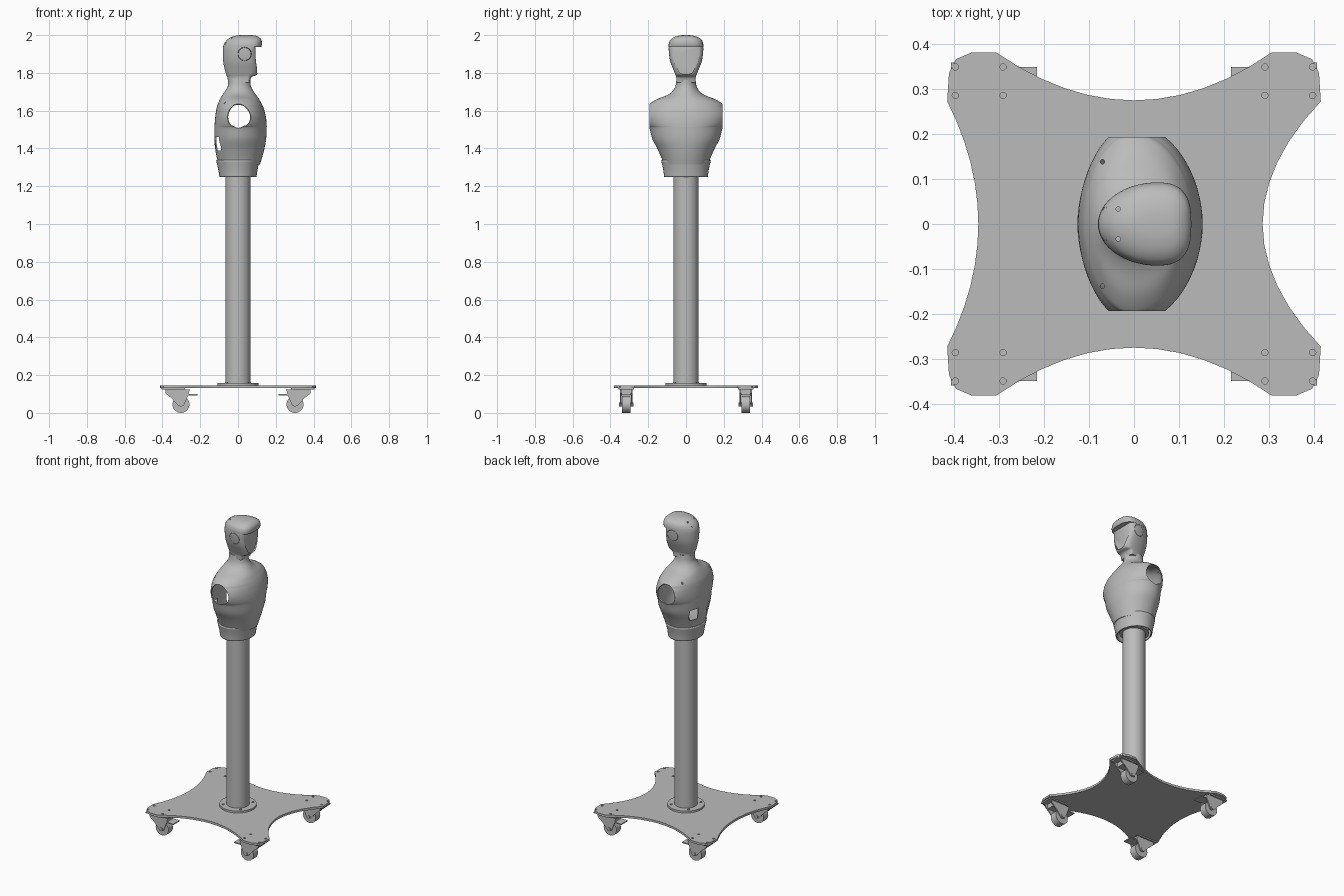
import bpy, bmesh, math
from mathutils import Vector

if "Cube" in bpy.data.objects:
    bpy.data.objects.remove(bpy.data.objects["Cube"])

grey = bpy.data.materials.new("light_grey")
grey.use_nodes = True
grey.diffuse_color = (0.5, 0.5, 0.5, 1)
grey.node_tree.nodes["Principled BSDF"].inputs["Base Color"].default_value = (0.5, 0.5, 0.5, 1)


def finish(name, bm, angle=35):
    bmesh.ops.recalc_face_normals(bm, faces=bm.faces)
    mesh = bpy.data.meshes.new(name)
    bm.to_mesh(mesh)
    bm.free()
    obj = bpy.data.objects.new(name, mesh)
    bpy.context.collection.objects.link(obj)
    mesh.materials.append(grey)
    smooth(obj, angle)
    return obj


def smooth(obj, angle=35):
    bpy.ops.object.select_all(action='DESELECT')
    bpy.context.view_layer.objects.active = obj
    obj.select_set(True)
    bpy.ops.object.shade_smooth_by_angle(angle=math.radians(angle))


def box(name, lo, hi):
    bm = bmesh.new()
    bmesh.ops.create_cube(bm, size=1)
    for v in bm.verts:
        v.co = [(a + b) / 2 + c * (b - a) for a, b, c in zip(lo, hi, v.co)]
    return finish(name, bm)


def cylinder(name, start, end, radius, sides=48):
    a, b = Vector(start), Vector(end)
    bm = bmesh.new()
    bmesh.ops.create_cone(bm, cap_ends=True, segments=sides, radius1=radius,
                          radius2=radius, depth=(b - a).length)
    bm.transform((b - a).to_track_quat('Z', 'Y').to_matrix().to_4x4())
    bmesh.ops.translate(bm, verts=bm.verts, vec=(a + b) / 2)
    return finish(name, bm)


def prism(name, points, offset):
    """Extrude a closed outline of 3D points along an offset."""
    bm = bmesh.new()
    face = bm.faces.new([bm.verts.new(p) for p in points])
    ext = bmesh.ops.extrude_face_region(bm, geom=[face], use_keep_orig=True)
    bmesh.ops.translate(bm, vec=offset,
                        verts=[g for g in ext["geom"] if isinstance(g, bmesh.types.BMVert)])
    return finish(name, bm)


def loft(rows, mid, power=1.0, closed=True, steps=4, sides=64):
    """Skin rings given as (height, back, front, half width) with a smooth spline between."""
    path = []
    ext = [rows[0]] + rows + [rows[-1]]
    for i in range(len(rows) - 1):
        a, b, c, d = (Vector(r) for r in ext[i:i + 4])
        for s in range(steps):
            t = s / steps
            path.append(b + (c - a) * t / 2 + (a * 2 - b * 5 + c * 4 - d) * t * t / 2
                        + (b * 3 - a - c * 3 + d) * t ** 3 / 2)
    path.append(Vector(rows[-1]))
    bm = bmesh.new()
    rings = []
    for z, back, front, half in path:
        ring = []
        for k in range(sides):
            c, s = (f(math.tau * k / sides) for f in (math.cos, math.sin))
            e = power if c > 0 else 1
            reach = front - mid if c > 0 else mid - back
            x = mid + math.copysign(abs(c) ** e, c) * reach
            y = math.copysign(abs(s) ** e, s) * half
            ring.append(bm.verts.new((x, y, z)))
        rings.append(ring)
    for r, q in zip(rings, rings[1:]):
        for k in range(sides):
            n = (k + 1) % sides
            bm.faces.new((r[k], r[n], q[n], q[k]))
    if closed:
        bm.faces.new(rings[0])
        bm.faces.new(rings[-1])
    return bm


def apply(obj, mod):
    bpy.context.view_layer.objects.active = obj
    bpy.ops.object.modifier_apply(modifier=mod.name)


def shell(obj, thickness):
    mod = obj.modifiers.new("shell", 'SOLIDIFY')
    mod.thickness, mod.offset = thickness, -1
    apply(obj, mod)


def cut(obj, *cutters):
    for c in cutters:
        mod = obj.modifiers.new("cut", 'BOOLEAN')
        mod.operation, mod.solver, mod.object = 'DIFFERENCE', 'EXACT', c
        apply(obj, mod)
        bpy.data.objects.remove(c)
    smooth(obj)


SIDES = (-1, 1)
CORNERS = [(sx, sy) for sx in SIDES for sy in SIDES]

# Base plate: four lobes joined by concave edges
edge = [i / 6 for i in range(-6, 7)]
round_corner = [(0.36, 0.38), (0.395, 0.365), (0.41, 0.335)]
outline = [(0.305 * t, 0.274 + 0.106 * t * t) for t in edge]
outline += round_corner
outline += [(0.285 + 0.129 * t * t, -0.272 * t) for t in edge]
outline += [(x, -y) for x, y in reversed(round_corner)]
outline += [(-0.305 * t, -0.274 - 0.106 * t * t) for t in edge]
outline += [(-x, -y) for x, y in round_corner]
outline += [(-0.345 - 0.069 * t * t, 0.272 * t) for t in edge]
outline += [(-x, y) for x, y in reversed(round_corner)]
plate = prism("base_plate", [(x, y, 0.131) for x, y in outline], (0, 0, 0.014))
cut(plate, *[cylinder("hole", (sx * x, sy * y, 0.12), (sx * x, sy * y, 0.16), 0.007, 12)
             for sx, sy in CORNERS for x in (0.29, 0.396) for y in (0.285, 0.348)])

# Casters with forks, hoods and brake pedals
fork = [(0.385, 0.123), (0.255, 0.123), (0.265, 0.09), (0.288, 0.036),
        (0.314, 0.036), (0.355, 0.08), (0.385, 0.105)]
for sx, sy in CORNERS:
    cy = sy * 0.316

    def part(name, x0, x1, half, z0, z1):
        box(name, (min(sx * x0, sx * x1), cy - half, z0), (max(sx * x0, sx * x1), cy + half, z1))

    part("caster_mount", 0.28, 0.405, 0.042, 0.123, 0.131)
    part("caster_hood", 0.262, 0.37, 0.03, 0.094, 0.123)
    part("brake_pedal", 0.215, 0.29, 0.032, 0.093, 0.099)
    for s in SIDES:
        prism("caster_fork", [(sx * x, cy + s * 0.026, z) for x, z in fork], (0, s * 0.007, 0))
    for name, half, r in (("caster_wheel", 0.023, 0.045), ("caster_axle", 0.038, 0.011)):
        cylinder(name, (sx * 0.302, cy - half, 0.045), (sx * 0.302, cy + half, 0.045), r, 32)

# Column and its bolted flange
cylinder("column", (0, 0, 0.145), (0, 0, 1.27), 0.067, 64)
cylinder("column_flange", (0, 0, 0.145), (0, 0, 0.157), 0.108, 64)
for sx, sy in CORNERS:
    cylinder("flange_bolt", (sx * 0.061, sy * 0.061, 0.155), (sx * 0.061, sy * 0.061, 0.161), 0.007, 12)

# Waist shell around the top of the column
waist = finish("waist", loft([(1.25, -0.09, 0.09, 0.108), (1.29, -0.097, 0.096, 0.113),
                              (1.34, -0.108, 0.106, 0.124)], 0, closed=False))
shell(waist, 0.008)
cylinder("waist_plate", (0, 0, 1.258), (0, 0, 1.268), 0.086)

# Torso shell, sliced flat at both shoulders to leave round arm openings
bm = loft([(1.315, -0.103, 0.116, 0.119), (1.35, -0.112, 0.127, 0.13), (1.4, -0.121, 0.14, 0.152),
           (1.45, -0.125, 0.149, 0.178), (1.507, -0.125, 0.152, 0.193), (1.52, -0.124, 0.152, 0.202),
           (1.54, -0.123, 0.151, 0.212), (1.57, -0.12, 0.147, 0.218), (1.6, -0.116, 0.14, 0.212),
           (1.62, -0.112, 0.133, 0.202), (1.635, -0.107, 0.126, 0.193), (1.66, -0.096, 0.112, 0.155),
           (1.68, -0.085, 0.098, 0.105), (1.70, -0.071, 0.084, 0.074), (1.73, -0.054, 0.068, 0.056),
           (1.77, -0.052, 0.066, 0.05)], 0, closed=False)
for s in SIDES:
    bmesh.ops.bisect_plane(bm, geom=bm.verts[:] + bm.edges[:] + bm.faces[:], dist=1e-5,
                           plane_co=(0, s * 0.193, 0), plane_no=(0, s, 0), clear_outer=True)
torso = finish("torso", bm)
shell(torso, 0.006)
cut(torso, *[box("slot", (-0.14, min(s * 0.045, s * 0.105), 1.39), (-0.09, max(s * 0.045, s * 0.105), 1.46))
             for s in SIDES],
    *[cylinder("hole", (-0.07, s * 0.138, 1.6), (-0.07, s * 0.138, 1.75), 0.005, 12) for s in SIDES])

# Head with neck, flat face panel and ear grooves
head = finish("head", loft([(1.75, -0.051, 0.062, 0.05), (1.778, -0.057, 0.072, 0.052),
                            (1.79, -0.062, 0.1, 0.056), (1.82, -0.071, 0.108, 0.068),
                            (1.86, -0.078, 0.107, 0.083), (1.9, -0.08, 0.104, 0.09),
                            (1.94, -0.078, 0.102, 0.091), (1.965, -0.066, 0.09, 0.083)], 0.05, 0.72))
face = [(0.073, 1.95), (0.074, 1.9), (0.06, 1.85), (0.034, 1.802), (0.014, 1.792)]
face += [(-y, z) for y, z in reversed(face)]
cut(head, prism("face_cutter", [(0.092, y, z) for y, z in face], (0.06, 0, 0)))
for s in SIDES:
    bpy.ops.mesh.primitive_torus_add(major_radius=0.035, minor_radius=0.001, major_segments=40,
                                     minor_segments=8, location=(0.035, s * 0.09, 1.9),
                                     rotation=(math.pi / 2, 0, 0))
    groove = bpy.context.object
    groove.scale = (1, 1, 18)
    bpy.context.view_layer.update()
    cut(head, groove)

# Cap with an overhanging brim
cap = finish("cap", loft([(1.938, -0.079, 0.123, 0.092), (1.955, -0.073, 0.127, 0.091),
                          (1.975, -0.058, 0.124, 0.083), (1.99, -0.034, 0.11, 0.062),
                          (1.998, -0.006, 0.09, 0.034), (2.0, 0.03, 0.06, 0.01)], 0.05, 0.72))
cut(cap, *[cylinder("hole", (x, s * 0.033, 1.945), (x, s * 0.033, 2.02), 0.005, 12)
           for s in SIDES for x in (-0.035, -0.065)])
